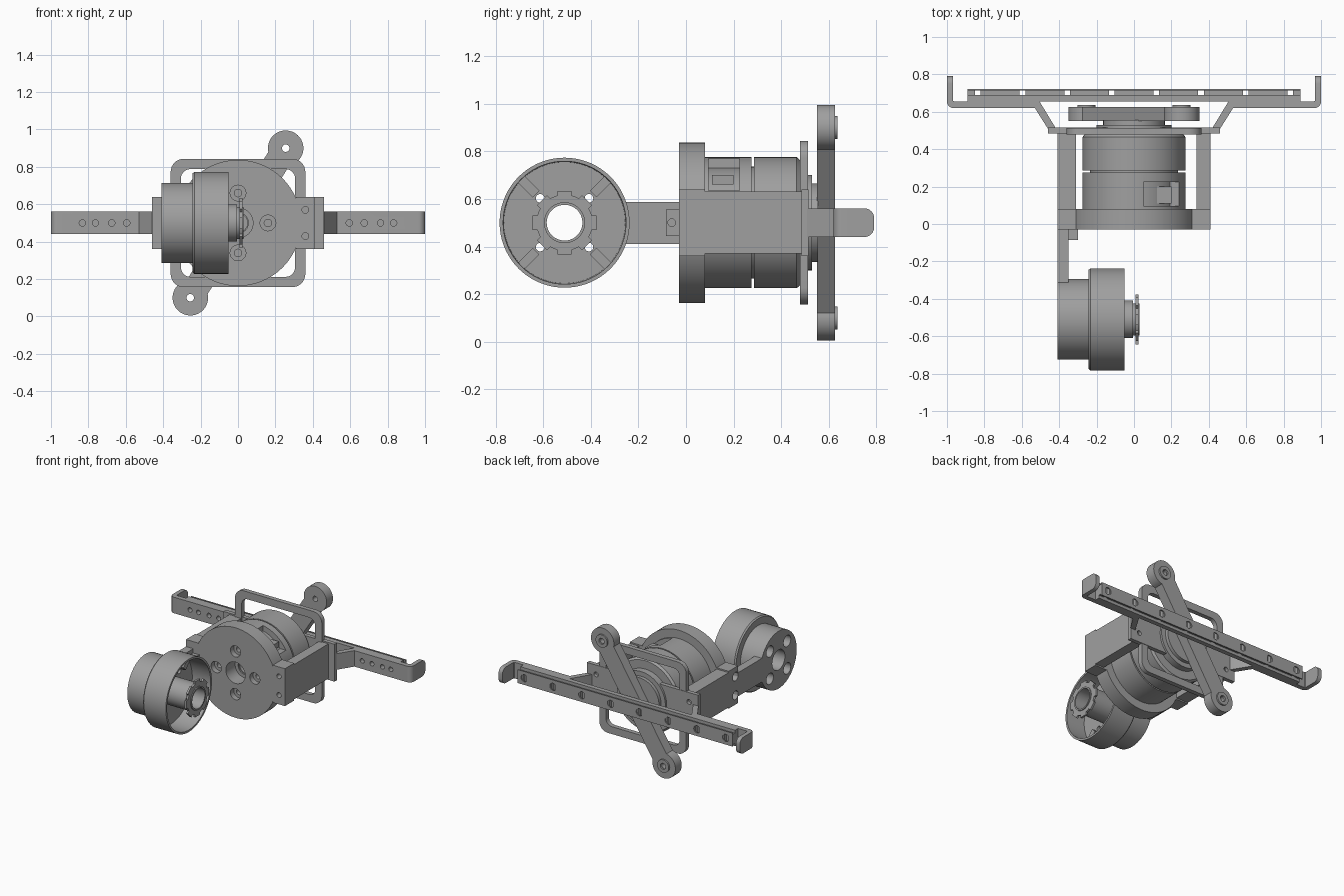
import bpy, bmesh, math
from math import cos, sin, pi, radians
from mathutils import Matrix, Vector

if "Cube" in bpy.data.objects:
    bpy.data.objects.remove(bpy.data.objects["Cube"])

grey = bpy.data.materials.new("machined grey")
grey.use_nodes = True
grey.diffuse_color = (0.35, 0.35, 0.35, 1)
grey.node_tree.nodes["Principled BSDF"].inputs["Base Color"].default_value = grey.diffuse_color
parts = []


def finish(name, bm):
    bmesh.ops.remove_doubles(bm, verts=bm.verts, dist=1e-5)
    bmesh.ops.recalc_face_normals(bm, faces=bm.faces)
    mesh = bpy.data.meshes.new(name)
    bm.to_mesh(mesh)
    bm.free()
    mesh.materials.append(grey)
    ob = bpy.data.objects.new(name, mesh)
    bpy.context.collection.objects.link(ob)
    parts.append(ob)
    return ob


def prism(name, pts, axis, a, b):
    """Extrude a 2D outline along an axis from a to b."""
    put = {"x": lambda u, v, t: (t, u, v),
           "y": lambda u, v, t: (u, t, v),
           "z": lambda u, v, t: (u, v, t)}[axis]
    bm = bmesh.new()
    face = bm.faces.new([bm.verts.new(put(u, v, a)) for u, v in pts])
    ext = bmesh.ops.extrude_face_region(bm, geom=[face])
    step = Vector(put(0, 0, b - a))
    bmesh.ops.translate(bm, vec=step, verts=[g for g in ext["geom"] if isinstance(g, bmesh.types.BMVert)])
    return finish(name, bm)


def arc(u, v, r, start, end, n):
    return [(u + r * cos(radians(start + (end - start) * i / n)),
             v + r * sin(radians(start + (end - start) * i / n))) for i in range(n + 1)]


def disc(name, u, v, r, axis, a, b, n=64):
    return prism(name, arc(u, v, r, 0, 360, n)[:-1], axis, a, b)


def box(name, x0, x1, y0, y1, z0, z1):
    return prism(name, [(x0, y0), (x1, y0), (x1, y1), (x0, y1)], "z", z0, z1)


def rounded(w, h, r):
    pts = []
    for k, (su, sv) in enumerate([(1, 1), (-1, 1), (-1, -1), (1, -1)]):
        pts += arc(su * (w - r), 0.5 + sv * (h - r), r, 90 * k, 90 * k + 90, 8)
    return pts


def lathe(name, profile, axis, u, v):
    """Revolve a closed (position, radius) profile around an axis."""
    bm = bmesh.new()
    n = 72
    base = Matrix.Rotation(pi / 2, 3, "Z") if axis == "y" else Matrix.Identity(3)
    centre = Vector((u, 0, v)) if axis == "y" else Vector((0, u, v))
    rings = [[bm.verts.new(base @ Vector((t, r * cos(2 * pi * i / n), r * sin(2 * pi * i / n))) + centre)
              for i in range(n)] for t, r in profile]
    for k, ring in enumerate(rings):
        nxt = rings[(k + 1) % len(rings)]
        for i in range(n):
            j = (i + 1) % n
            bm.faces.new((ring[i], ring[j], nxt[j], nxt[i]))
    return finish(name, bm)


def cut(ob, *cutters):
    for c in cutters:
        mod = ob.modifiers.new("cut", "BOOLEAN")
        mod.operation, mod.solver, mod.object = "DIFFERENCE", "EXACT", c
        bpy.context.view_layer.objects.active = ob
        bpy.ops.object.modifier_apply(modifier=mod.name)
        parts.remove(c)
        bpy.data.objects.remove(c)


# Round front plate with centre bore and four counterbored screw holes
plate = disc("front_plate", 0, 0.5, 0.337, "y", -0.03, 0.08, 96)
cut(plate, disc("c", 0, 0.5, 0.08, "y", -0.1, 0.2))
for k in range(4):
    x, z = 0.16 * cos(k * pi / 2), 0.5 + 0.16 * sin(k * pi / 2)
    cut(plate, disc("c", x, z, 0.042, "y", -0.1, 0.01, 32), disc("c", x, z, 0.02, "y", -0.1, 0.06, 24))

# Motor: windowed front half, rear half with chamfered edge, core
front = lathe("motor_front", [(0.08, 0.055), (0.08, 0.275), (0.275, 0.275), (0.275, 0.055)], "y", 0, 0.5)
cut(front, box("c", 0.05, 0.265, 0.095, 0.225, 0.635, 0.9))
lathe("motor_rear", [(0.285, 0.05), (0.285, 0.275), (0.465, 0.275), (0.48, 0.262), (0.48, 0.05)], "y", 0, 0.5)
lathe("motor_core", [(0.09, 0.05), (0.09, 0.235), (0.3, 0.235), (0.3, 0.05)], "y", 0, 0.5)
disc("motor_shaft", 0, 0.5, 0.06, "y", 0.14, 0.56)
box("window_connector", 0.11, 0.2, 0.11, 0.2, 0.66, 0.70)

# Side blocks that join front plate and rear frame
for s, name in ((1, "left"), (-1, "right")):
    lo, hi = sorted((s * 0.31, s * 0.41))
    front_block = box(name + "_front_block", lo, hi, -0.03, 0.08, 0.36, 0.64)
    box(name + "_side_arm", lo if s < 0 else 0.335, hi, 0.08, 0.49, 0.37, 0.63)
    for z in (0.43, 0.57):
        if s > 0:
            cut(front_block, disc("c", 0.36, z, 0.018, "y", -0.1, 0.04, 24))
        else:
            cut(front_block, disc("c", 0.0, z, 0.032, "x", -0.5, -0.37, 24))

# Rear frame ring with cross plate
ring = prism("rear_frame", rounded(0.36, 0.343, 0.07), "y", 0.478, 0.512)
cut(ring, prism("c", rounded(0.305, 0.288, 0.05), "y", 0.4, 0.6))
cross = box("rear_cross_plate", -0.46, 0.46, 0.485, 0.515, 0.36, 0.64)
for x in (-0.385, 0.385):
    cut(cross, disc("c", x, 0.57, 0.018, "y", 0.4, 0.6, 24), disc("c", x, 0.43, 0.018, "y", 0.4, 0.6, 24))
disc("output_disc", 0, 0.5, 0.2, "y", 0.475, 0.53)
disc("output_hub", 0, 0.5, 0.165, "y", 0.53, 0.555)

# Swinging crank bar with rounded ends and screw bosses
reach, tilt = 0.474, math.atan2(0.4, 0.255)
outline = arc(reach, 0, 0.095, -135, 135, 28) + arc(-reach, 0, 0.095, 45, 315, 28)
outline = [(u * cos(tilt) - v * sin(tilt), 0.5 + u * sin(tilt) + v * cos(tilt)) for u, v in outline]
crank = prism("crank_bar", outline, "y", 0.55, 0.625)
for s in (1, -1):
    x, z = s * 0.255, 0.5 + s * 0.4
    cut(crank, disc("c", x, z, 0.02, "y", 0.5, 0.7, 24))
    lathe("crank_boss", [(0.62, 0.022), (0.62, 0.048), (0.637, 0.048), (0.637, 0.022)], "y", x, z).location.x = 0

# Rail supports: sloping leg, flat arm, upturned rounded end
for s, name in ((1, "left"), (-1, "right")):
    pts = [(0.41, 0.485), (0.445, 0.485), (0.53, 0.62)]
    pts += arc(0.965, 0.655, 0.035, -90, 0, 8) + [(1, 0.79), (0.968, 0.79)]
    pts += [(0.968, 0.66), (0.962, 0.655), (0.505, 0.655), (0.42, 0.515)]
    support = prism(name + "_rail_support", [(s * x, y) for x, y in pts], "z", 0.44, 0.56)
    for x in (0.595, 0.675, 0.762, 0.832):
        cut(support, disc("c", s * x, 0.5, 0.017, "y", 0.55, 0.7, 24))
    # Round off the upturned tip
    for sz in (1, -1):
        y, z, r = 0.75, 0.5 + sz * 0.02, 0.04
        corner = [(0.8, 0.5 + sz * 0.07), (y, 0.5 + sz * 0.07)]
        corner += [(y + r * sin(radians(a)), z + sz * r * cos(radians(a))) for a in range(0, 91, 15)]
        corner += [(0.8, z)]
        cut(support, prism("c", corner, "x", min(s * 0.95, s * 1.05), max(s * 0.95, s * 1.05)))

# Guide rail: base, slim neck broken at each screw, thin drilled cap
holes = [-0.835 + 0.2386 * k for k in range(8)]
box("rail_base", -0.89, 0.89, 0.655, 0.69, 0.44, 0.56)
cap = box("rail_cap", -0.89, 0.89, 0.714, 0.722, 0.45, 0.55)
edges = [-0.89] + [h + d for h in holes for d in (-0.015, 0.015)] + [0.89]
for a, b in zip(edges[::2], edges[1::2]):
    box("rail_neck", a, b, 0.688, 0.716, 0.462, 0.538)
for h in holes:
    cut(cap, disc("c", h, 0.5, 0.027, "y", 0.70, 0.75, 24))

# Arm carrying the wheel, with a small clamp block
box("wheel_arm", -0.41, -0.35, -0.34, -0.03, 0.41, 0.587)
clamp = box("clamp_block", -0.352, -0.30, -0.085, -0.03, 0.445, 0.555)
cut(clamp, disc("c", -0.06, 0.5, 0.016, "x", -0.34, -0.2, 24))

# Wheel: stepped drum, open on one side, hollow hub
wheel = lathe("wheel", [(-0.41, 0.075), (-0.41, 0.215), (-0.243, 0.215), (-0.243, 0.265), (-0.233, 0.273),
                        (-0.05, 0.273), (-0.05, 0.258), (-0.2, 0.255), (-0.2, 0.1), (-0.005, 0.1),
                        (-0.005, 0.086), (0.03, 0.086), (0.03, 0.075)], "x", -0.51, 0.5)
lathe("hub_ring", [(0.008, 0.08), (0.008, 0.118), (0.023, 0.118), (0.023, 0.08)], "x", -0.51, 0.5)
for k in range(4):
    a = pi / 4 + k * pi / 2
    y, z = -0.51 + 0.145 * cos(a), 0.5 + 0.145 * sin(a)
    cut(wheel, disc("c", y, z, 0.042, "x", -0.5, -0.28, 32), disc("c", y, z, 0.018, "x", -0.5, -0.1, 24))


def radial(name, r0, r1, half, a, x0, x1):
    pts = [(r0, -half), (r1, -half), (r1, half), (r0, half)]
    pts = [(-0.51 + u * cos(a) - v * sin(a), 0.5 + u * sin(a) + v * cos(a)) for u, v in pts]
    return prism(name, pts, "x", x0, x1)


for k in range(4):
    radial("wheel_rib", 0.17, 0.257, 0.02, pi / 4 + k * pi / 2, -0.21, -0.17)
for k in range(8):
    radial("hub_ring_tooth", 0.11, 0.134, 0.03, k * pi / 4, 0.008, 0.023)

# Smooth curved walls, keep machined edges sharp
bpy.ops.object.select_all(action="DESELECT")
for ob in parts:
    ob.select_set(True)
bpy.context.view_layer.objects.active = parts[0]
bpy.ops.object.shade_smooth_by_angle(angle=radians(30))
